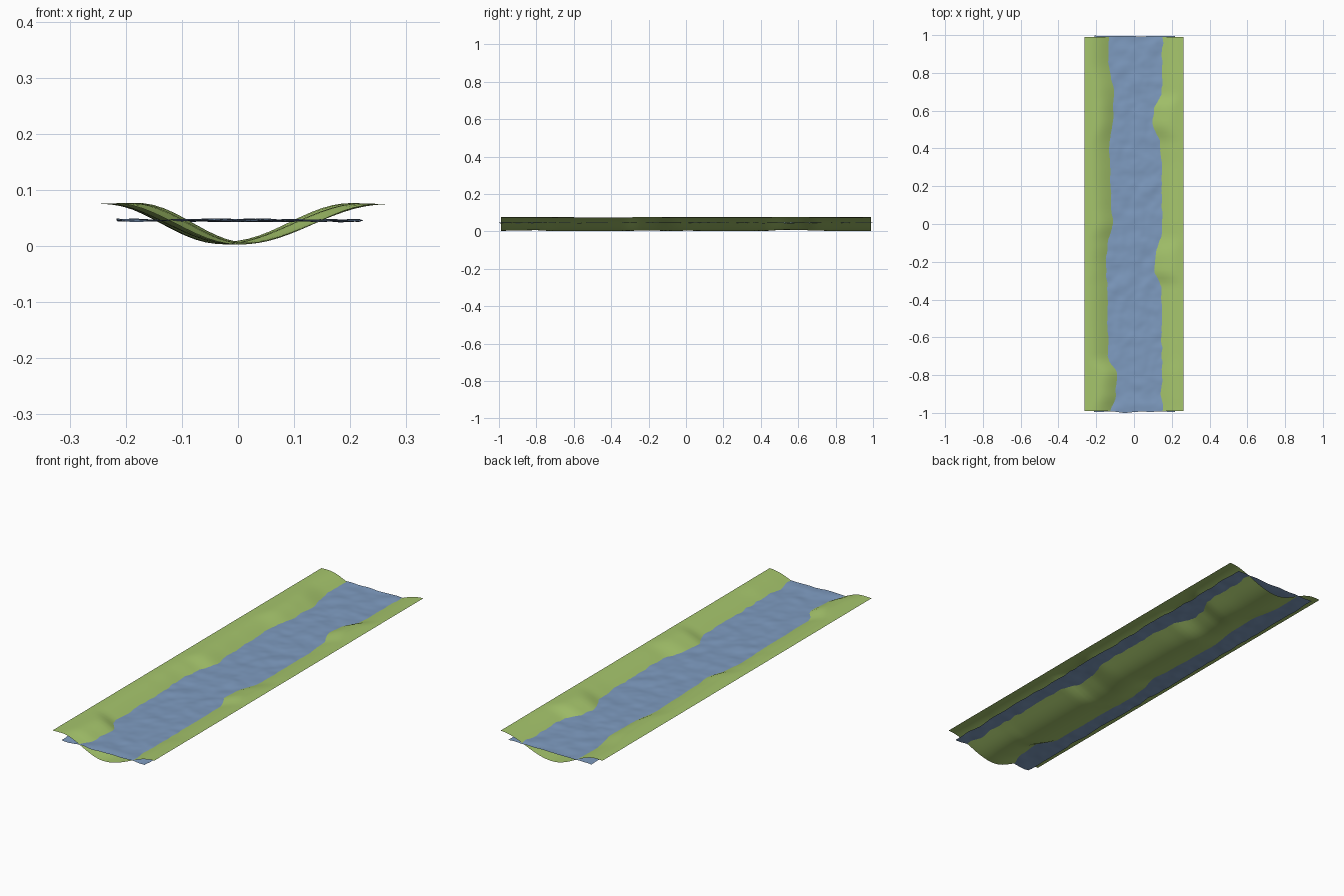
import bpy, bmesh, math
from mathutils import Vector, noise

if "Cube" in bpy.data.objects:
    bpy.data.objects.remove(bpy.data.objects["Cube"])

def material(name, rgb):
    m = bpy.data.materials.new(name)
    m.diffuse_color = (*rgb, 1)
    m.use_nodes = True
    m.node_tree.nodes["Principled BSDF"].inputs["Base Color"].default_value = m.diffuse_color
    return m

grass = material("grass green", (0.38, 0.56, 0.15))
blue = material("water blue", (0.21, 0.33, 0.53))

def surface(name, nx, ny, func, mat):
    """Open sheet: func maps u, v in 0..1 to a point."""
    bm = bmesh.new()
    rows = [[bm.verts.new(func(i / nx, j / ny)) for i in range(nx + 1)] for j in range(ny + 1)]
    for j in range(ny):
        for i in range(nx):
            f = bm.faces.new((rows[j][i], rows[j][i+1], rows[j+1][i+1], rows[j+1][i]))
            f.smooth = True
    me = bpy.data.meshes.new(name)
    bm.to_mesh(me)
    bm.free()
    me.materials.append(mat)
    ob = bpy.data.objects.new(name, me)
    bpy.context.collection.objects.link(ob)
    return ob

# Shoreline keys (y, x) where each bank meets the water
LEFT = [(-1, -.125), (-.9, -.10), (-.8, -.092), (-.7, -.14), (-.4, -.143), (-.2, -.15),
        (-.1, -.14), (0, -.115), (.1, -.122), (.25, -.128), (.4, -.132), (.55, -.118),
        (.7, -.113), (.85, -.138), (1, -.135)]
RIGHT = [(-1, .152), (-.6, .15), (-.33, .148), (-.25, .112), (-.18, .115), (-.05, .15),
         (.3, .15), (.42, .142), (.53, .105), (.6, .112), (.7, .15), (1, .152)]

def shore(keys, y):
    for (a, xa), (b, xb) in zip(keys, keys[1:]):
        if y <= b:
            t = max(0, (y - a) / (b - a))
            return xa + (xb - xa) * t * t * (3 - 2 * t)
    return keys[-1][1]

# River bed: a soft trough whose banks follow the shoreline
def bed(u, v):
    x, y = -.263 + .525 * u, -.99 + 1.98 * v
    l, r = shore(LEFT, y), shore(RIGHT, y)
    c = (l + r) * .5 - .012
    t = min(1, abs(x - c) / (abs((r if x > c else l) - c) / .56))
    low = .003 + .12 * (max(0, .27 - (r - l)))
    z = low + (.077 - low) * (.5 - .5 * math.cos(math.pi * t))
    z -= .002 * max(0, (abs(x) - .2) / .063)
    return (x, y, max(0, z))

# Water: thin rippled sheet with slightly uneven edges
def water(u, v):
    x, y = -.212 + .43 * u, -.995 + 1.99 * v
    rip = noise.noise(Vector((x * 14, y * 14, 3))) * .0042
    rip += noise.noise(Vector((x * 30, y * 30, 8))) * .0016
    edge = noise.noise(Vector((x * 11, y * 11, 20)))
    dx = edge * .008 * abs(2 * u - 1)
    dy = edge * .008 * (abs(2 * v - 1) > .99)
    return (x + dx, y + dy, .0458 + rip)

surface("river_bed", 28, 90, bed, grass)
surface("water_surface", 36, 160, water, blue)
